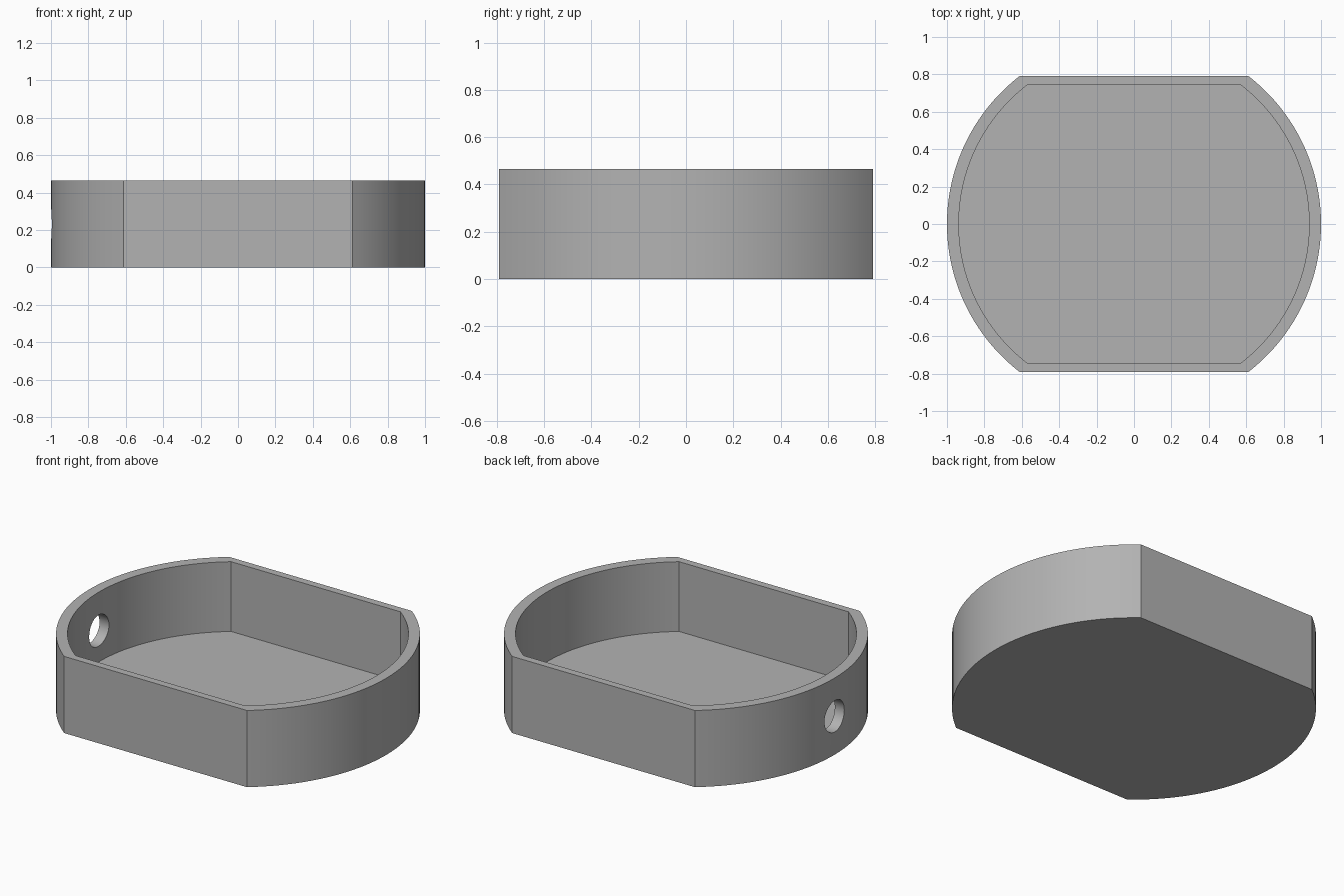
import bpy, bmesh, math

if "Cube" in bpy.data.objects:
    bpy.data.objects.remove(bpy.data.objects["Cube"])

HEIGHT, FLOOR = 0.465, 0.042
SEGMENTS = 40

grey = bpy.data.materials.new("plain grey")
grey.diffuse_color = (0.45, 0.45, 0.45, 1)
grey.use_nodes = True
grey.node_tree.nodes["Principled BSDF"].inputs["Base Color"].default_value = grey.diffuse_color


def flat_sided_circle(radius, half_depth):
    """Circle cut off straight at front and back."""
    a = math.asin(half_depth / radius)
    right = [(radius * math.cos(t), radius * math.sin(t))
             for t in (-a + 2 * a * i / SEGMENTS for i in range(SEGMENTS + 1))]
    return right + [(-x, -y) for x, y in right]


# Open tray: outer wall, rim, inner wall and floor
bm = bmesh.new()
outer = flat_sided_circle(1.0, 0.79)
inner = flat_sided_circle(0.937, 0.745)
rings = [[bm.verts.new((x, y, z)) for x, y in outline]
         for outline, z in ((outer, 0), (outer, HEIGHT), (inner, HEIGHT), (inner, FLOOR))]
n = len(outer)
for low, high in zip(rings, rings[1:]):
    for i in range(n):
        j = (i + 1) % n
        bm.faces.new((low[i], low[j], high[j], high[i]))
bm.faces.new(rings[0][::-1])
bm.faces.new(rings[-1])
bmesh.ops.recalc_face_normals(bm, faces=bm.faces)
mesh = bpy.data.meshes.new("tray")
bm.to_mesh(mesh)
bm.free()
tray = bpy.data.objects.new("tray", mesh)
bpy.context.collection.objects.link(tray)
mesh.materials.append(grey)

# Round cable hole through the left wall
bpy.ops.mesh.primitive_cylinder_add(vertices=48, radius=0.095, depth=0.3,
                                    location=(-0.97, 0, HEIGHT / 2),
                                    rotation=(0, math.pi / 2, 0))
cutter = bpy.context.object
cutter.name = "hole_cutter"
cutter.hide_render = True
cutter.data.materials.append(grey)

bpy.ops.object.select_all(action='DESELECT')
tray.select_set(True)
bpy.context.view_layer.objects.active = tray
cut = tray.modifiers.new("cable hole", 'BOOLEAN')
cut.operation = 'DIFFERENCE'
cut.solver = 'EXACT'
cut.object = cutter
bpy.ops.object.modifier_apply(modifier=cut.name)
bpy.data.objects.remove(cutter)

# Smooth curved walls, crisp edges
bpy.ops.object.shade_smooth_by_angle(angle=math.radians(25))
